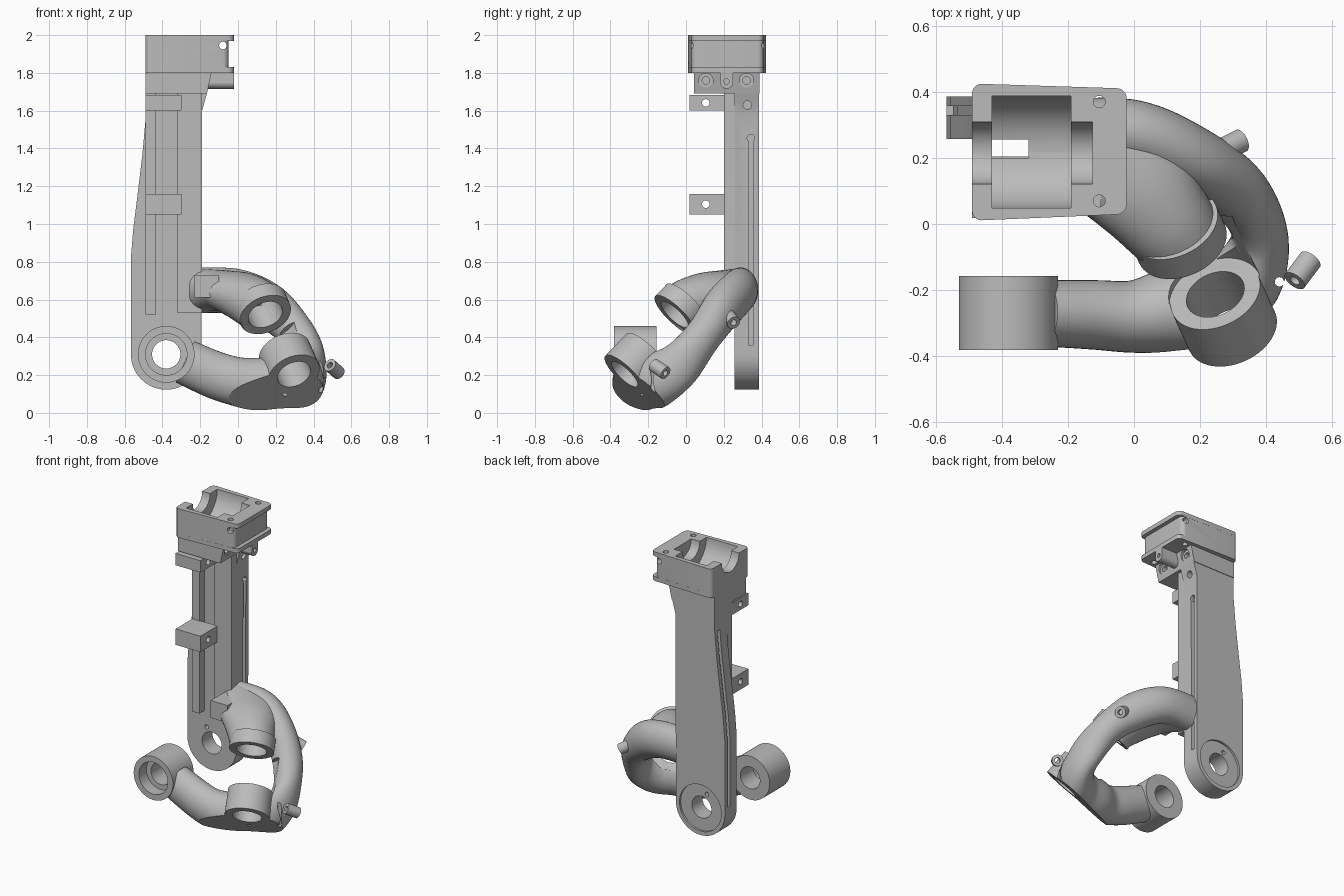
import bpy, bmesh, math
from mathutils import Vector

cube = bpy.data.objects.get("Cube")
if cube:
    bpy.data.objects.remove(cube, do_unlink=True)

GREY = (0.5, 0.5, 0.5, 1)
mat = bpy.data.materials.new("plain grey")
mat.use_nodes = True
mat.diffuse_color = GREY
for node in mat.node_tree.nodes:
    if node.type == 'BSDF_PRINCIPLED':
        node.inputs["Base Color"].default_value = GREY

parts = []


def finish(name, bm, keep=True):
    bmesh.ops.recalc_face_normals(bm, faces=bm.faces[:])
    mesh = bpy.data.meshes.new(name)
    bm.to_mesh(mesh)
    bm.free()
    mesh.materials.append(mat)
    ob = bpy.data.objects.new(name, mesh)
    bpy.context.collection.objects.link(ob)
    if keep:
        parts.append(ob)
    else:
        ob.hide_render = True
    return ob


def extrude(name, points, shift, keep=True, round_corners=0):
    """Closed outline pushed along a vector."""
    bm = bmesh.new()
    face = bm.faces.new([bm.verts.new(p) for p in points])
    new = bmesh.ops.extrude_face_region(bm, geom=[face])["geom"]
    bmesh.ops.translate(bm, vec=shift, verts=[v for v in new if isinstance(v, bmesh.types.BMVert)])
    if round_corners:
        along = Vector(shift).normalized()
        edges = [e for e in bm.edges
                 if abs((e.verts[1].co - e.verts[0].co).normalized().dot(along)) > 0.99]
        bmesh.ops.bevel(bm, geom=edges, offset=round_corners, segments=6, profile=0.5, affect='EDGES')
    return finish(name, bm, keep)


def side_profile(name, xz, y0, y1, keep=True):
    return extrude(name, [(x, y0, z) for x, z in xz], (0, y1 - y0, 0), keep)


def box(name, x0, x1, y0, y1, z0, z1, keep=True):
    return side_profile(name, [(x0, z0), (x1, z0), (x1, z1), (x0, z1)], y0, y1, keep)


def cyl(name, start, end, r, keep=True):
    a, b = Vector(start), Vector(end)
    bm = bmesh.new()
    bmesh.ops.create_cone(bm, cap_ends=True, segments=56, radius1=r, radius2=r, depth=(b - a).length)
    bm.transform((b - a).to_track_quat('Z', 'Y').to_matrix().to_4x4())
    bmesh.ops.translate(bm, vec=(a + b) / 2, verts=bm.verts[:])
    return finish(name, bm, keep)


def hole(start, end, r):
    return cyl("cutter", start, end, r, False)


def cut(targets, cutters):
    """Subtract every cutter from every target, then discard the cutters."""
    for ob in targets:
        bpy.context.view_layer.objects.active = ob
        for c in cutters:
            mod = ob.modifiers.new("cut", 'BOOLEAN')
            mod.operation, mod.solver, mod.object = 'DIFFERENCE', 'EXACT', c
            bpy.ops.object.modifier_apply(modifier=mod.name)
    for c in cutters:
        bpy.data.objects.remove(c, do_unlink=True)


def loft(name, stations, steps=8, sides=40):
    """Tube of elliptical sections: x, y, z, half width, half height."""
    s = [stations[0]] + stations + [stations[-1]]
    path = []
    for p0, p1, p2, p3 in zip(s, s[1:], s[2:], s[3:]):
        for i in range(steps):
            t = i / steps
            path.append([0.5 * (2*b + (c-a)*t + (2*a-5*b+4*c-d)*t*t + (3*b-a-3*c+d)*t**3)
                         for a, b, c, d in zip(p0, p1, p2, p3)])
    path.append(stations[-1])
    bm = bmesh.new()
    rings = []
    for i, p in enumerate(path):
        ahead, behind = path[min(i + 1, len(path) - 1)], path[max(i - 1, 0)]
        tangent = (Vector(ahead[:3]) - Vector(behind[:3])).normalized()
        side = tangent.cross(Vector((0, 0, 1))).normalized()
        up = side.cross(tangent)
        angles = [math.tau * k / sides for k in range(sides)]
        rings.append([bm.verts.new(Vector(p[:3]) + side * p[3] * math.cos(a) + up * p[4] * math.sin(a))
                      for a in angles])
    for r0, r1 in zip(rings, rings[1:]):
        for k in range(sides):
            j = (k + 1) % sides
            bm.faces.new((r0[k], r0[j], r1[j], r1[k]))
    bm.faces.new(rings[0])
    bm.faces.new(rings[-1])
    return finish(name, bm)


# Main upright with a round foot
PX, PZ, PR = -0.38, 0.31, 0.187
foot = [(PX + PR * math.cos(a), PZ + PR * math.sin(a))
        for a in [-math.pi * k / 32 for k in range(33)]]
curve = [(-0.567, 0.82), (-0.555, 0.97), (-0.53, 1.17), (-0.505, 1.38), (-0.49, 1.55)]
upright = side_profile("upright", foot + curve + [(-0.49, 1.69), (-0.165, 1.69), (-0.19, 1.6)], 0.257, 0.386)
left_groove = [(x - 0.05, z) for x, z in curve] + [(x + 0.02, z) for x, z in reversed(curve)]
left_groove = [(-0.62, 0.35)] + left_groove + [(-0.547, 0.35)]
cut([upright], [
    hole((PX, 0, PZ), (PX, 0.6, PZ), 0.075),
    hole((PX, 0.372, PZ), (PX, 0.5, PZ), 0.16),
    hole((-0.42, 0.2, 0.41), (-0.42, 0.5, 0.41), 0.014),
    hole((-0.3, 0.325, 1.63), (-0.1, 0.325, 1.63), 0.022),
    side_profile("cutter", left_groove, 0.33, 0.357, False),
    box("cutter", -0.215, -0.1, 0.33, 0.357, 0.36, 1.46, False),
    hole((-0.215, 0.3435, 1.455), (-0.1, 0.3435, 1.455), 0.02)])

# Front ribs and clamp blocks
box("left_rib", -0.49, -0.435, 0.2, 0.26, 0.52, 1.69)
box("right_rib", -0.32, -0.19, 0.2, 0.26, 0.53, 1.69)
for z0, z1 in ((1.05, 1.16), (1.6, 1.682)):
    block = box("clamp_block", -0.49, -0.3, 0.018, 0.205, z0, z1)
    zc = (z0 + z1) / 2
    cut([block], [hole((-0.6, 0.105, zc), (-0.2, 0.105, zc), 0.02)])
box("arm_bracket", -0.23, -0.1, 0.03, 0.27, 0.61, 0.73)

# Neck and open motor head
neck = side_profile("neck", [(-0.49, 1.69), (-0.165, 1.69), (-0.14, 1.8), (-0.49, 1.8)], 0.042, 0.39)


def head_layer(name, right, z0, z1):
    plan = [(-0.49, 0.01), (right, 0.03), (right, 0.41), (-0.49, 0.425)]
    return extrude(name, [(x, y, z0) for x, y in plan], (0, 0, z1 - z0), True, 0.03)


head = [head_layer("lower_flange", -0.022, 1.8, 1.83),
        head_layer("head_body", -0.05, 1.83, 1.97),
        head_layer("upper_flange", -0.022, 1.97, 2.0)]
cut(head + [neck], [
    hole((-0.43, 0.218, 2.0), (-0.19, 0.218, 2.0), 0.17),
    hole((-0.6, 0.215, 2.0), (-0.125, 0.215, 2.0), 0.094),
    box("cutter", -0.43, -0.32, 0.2, 0.256, 1.6, 1.95, False),
    hole((-0.105, 0.37, 1.7), (-0.105, 0.37, 2.1), 0.018),
    hole((-0.105, 0.07, 1.7), (-0.105, 0.07, 2.1), 0.018),
    hole((-0.08, -0.1, 1.945), (-0.08, 0.6, 1.945), 0.02)])
for y in (0.105, 0.32):
    cut([neck], [hole((-0.16, y, 1.76), (-0.05, y, 1.76), 0.038),
                 hole((-0.3, y, 1.76), (-0.05, y, 1.76), 0.02)])
tab = [box("tab_web", -0.16, -0.022, 0.182, 0.248, 1.75, 1.805),
       cyl("tab_round", (-0.16, 0.215, 1.75), (-0.022, 0.215, 1.75), 0.034)]
cut(tab, [hole((-0.12, 0.215, 1.755), (0.1, 0.215, 1.755), 0.014)])

# Shared axis of the two joint rings
AXIS = Vector((0.3, -0.66, -0.69)).normalized()
upper = Vector((0.145, -0.06, 0.52))
lower = Vector((0.288, -0.305, 0.225))
lower_top, lower_end = lower - AXIS * 0.14, lower + AXIS * 0.03

# Upper arm ending in a socket ring
upper_arm = loft("upper_arm", [
    (-0.21, 0.28, 0.65, 0.1, 0.115), (-0.07, 0.2, 0.645, 0.18, 0.11),
    (0.02, 0.11, 0.62, 0.17, 0.125), (0.09, 0.02, 0.58, 0.148, 0.135),
    (0.132, -0.035, 0.543, 0.136, 0.136)])
upper_ring = cyl("upper_ring", upper - AXIS * 0.09, upper, 0.142)
cut([upper_arm, upper_ring], [hole(upper - AXIS * 0.16, upper + AXIS * 0.1, 0.095)])

# Lower arm sweeping round to the pivot barrel
lower_arm = loft("lower_arm", [
    (-0.2, 0.29, 0.65, 0.09, 0.12), (0.0, 0.275, 0.64, 0.1, 0.12),
    (0.17, 0.2, 0.56, 0.1, 0.12), (0.31, 0.1, 0.42, 0.095, 0.1),
    (0.38, -0.03, 0.26, 0.085, 0.12), (0.34, -0.16, 0.175, 0.115, 0.15),
    (0.24, -0.24, 0.15, 0.135, 0.15), (0.12, -0.26, 0.148, 0.13, 0.145),
    (0.0, -0.28, 0.165, 0.11, 0.13), (-0.12, -0.275, 0.2, 0.105, 0.125),
    (-0.28, -0.27, 0.27, 0.1, 0.12)])
lower_ring = cyl("lower_ring", lower_top, lower_end, 0.142)
cut([lower_arm], [hole(lower_top - AXIS * 0.25, lower_top, 0.146),
                  hole(lower_end, lower_end + AXIS * 0.6, 0.8)])
cut([lower_arm, lower_ring], [hole(lower_top - AXIS * 0.3, lower_end + AXIS * 0.3, 0.092)])
cut([lower_arm], [hole((0.25, -0.6, 0.1), (0.25, -0.2, 0.1), 0.012),
                  hole((0.44, -0.175, 0.1), (0.44, -0.175, 0.5), 0.014)])

# Pivot barrel
barrel = cyl("pivot_barrel", (PX, -0.382, PZ), (PX, -0.157, PZ), 0.15)
cut([barrel], [hole((PX, -0.6, PZ), (PX, 0, PZ), 0.075),
               hole((PX, -0.6, PZ), (PX, -0.3, PZ), 0.11)])

# Small lugs on the outer side of the arm
for centre, direction in (((0.51, -0.14, 0.232), (0.45, 0.6, -0.4)),
                          ((0.29, 0.235, 0.5), (0.6, 0.3, -0.4))):
    c, d = Vector(centre), Vector(direction).normalized()
    lug = cyl("lug", c - d * 0.045, c + d * 0.045, 0.036)
    cut([lug], [hole(c - d * 0.1, c + d * 0.1, 0.017)])

# Smooth rounded surfaces, keep edges crisp
bpy.ops.object.select_all(action='DESELECT')
for ob in parts:
    ob.select_set(True)
bpy.context.view_layer.objects.active = parts[0]
bpy.ops.object.shade_smooth_by_angle(angle=math.radians(30))
